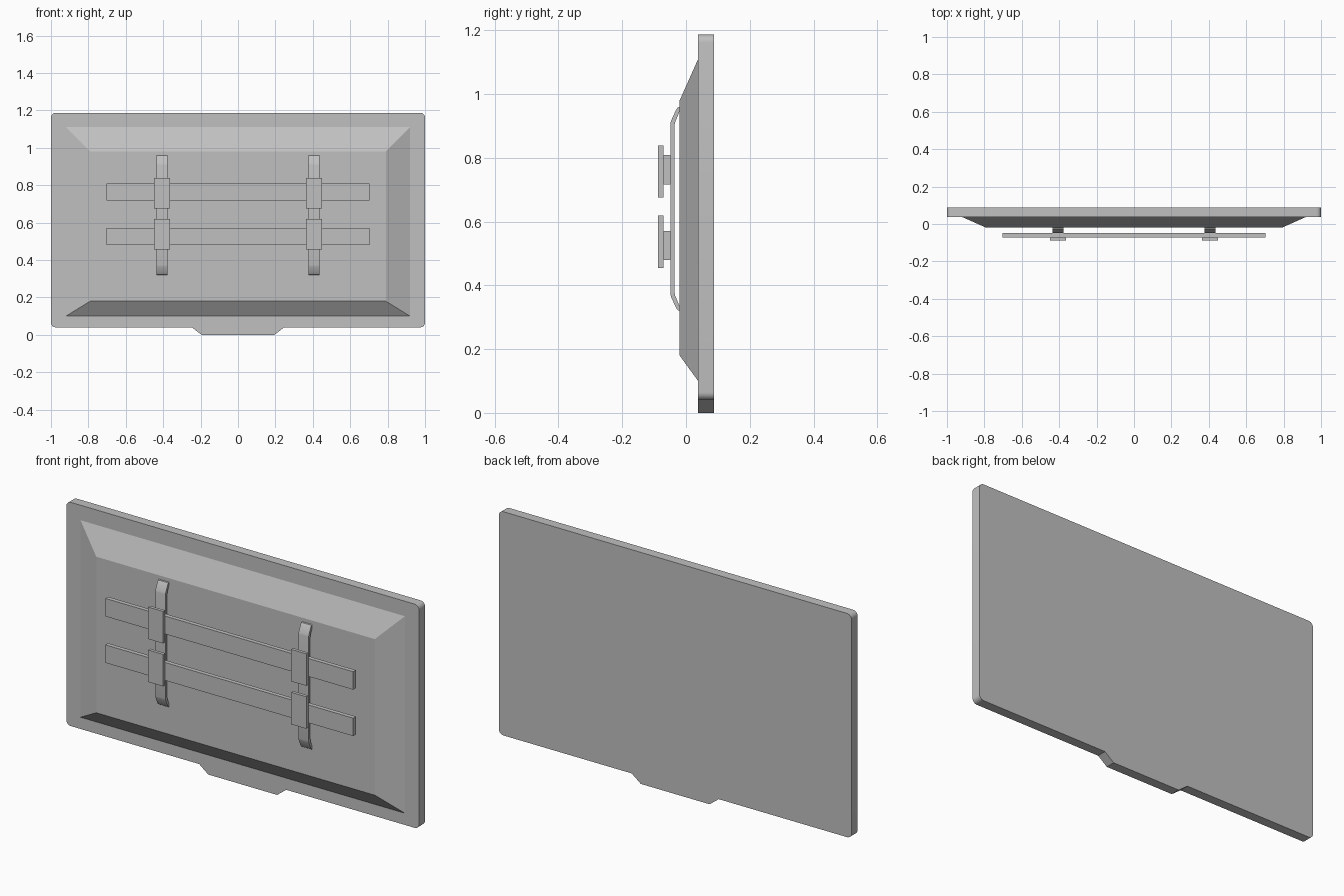
import bpy, math

cube = bpy.data.objects.get("Cube")
if cube:
    bpy.data.objects.remove(cube, do_unlink=True)

grey = bpy.data.materials.new("Mid grey")
grey.use_nodes = True
COLOUR = (0.53, 0.53, 0.53, 1)
grey.diffuse_color = COLOUR
grey.node_tree.nodes["Principled BSDF"].inputs["Base Color"].default_value = COLOUR


def make(name, verts, faces, smooth=False):
    mesh = bpy.data.meshes.new(name)
    mesh.from_pydata(verts, [], faces)
    mesh.materials.append(grey)
    obj = bpy.data.objects.new(name, mesh)
    bpy.context.collection.objects.link(obj)
    bpy.ops.object.select_all(action="DESELECT")
    obj.select_set(True)
    bpy.context.view_layer.objects.active = obj
    bpy.ops.object.mode_set(mode="EDIT")
    bpy.ops.mesh.select_all(action="SELECT")
    bpy.ops.mesh.normals_make_consistent(inside=False)
    bpy.ops.object.mode_set(mode="OBJECT")
    if smooth:
        bpy.ops.object.shade_smooth_by_angle(angle=math.radians(35))
    return obj


def loft(name, first, second, smooth=False):
    """Closed solid between two matching outlines."""
    n = len(first)
    sides = [(i, (i + 1) % n, n + (i + 1) % n, n + i) for i in range(n)]
    caps = [tuple(range(n)), tuple(range(n, 2 * n))]
    return make(name, first + second, sides + caps, smooth)


def rect(x0, x1, z0, z1, y):
    return [(x0, y, z0), (x1, y, z0), (x1, y, z1), (x0, y, z1)]


def box(name, x0, x1, y0, y1, z0, z1):
    return loft(name, rect(x0, x1, z0, z1, y0), rect(x0, x1, z0, z1, y1))


def arc(cx, cz, radius, start, steps=6):
    angles = [math.radians(start + 90 * i / steps) for i in range(steps + 1)]
    return [(cx + radius * math.cos(a), cz + radius * math.sin(a)) for a in angles]


# Screen slab: rounded corners and a small chin along the bottom edge
R, LOW, HIGH = 0.025, 0.04, 1.187
outline = arc(1 - R, HIGH - R, R, 0) + arc(R - 1, HIGH - R, R, 90)
outline += arc(R - 1, LOW + R, R, 180)
outline += [(-0.247, LOW), (-0.195, 0), (0.195, 0), (0.247, LOW)]
outline += arc(1 - R, LOW + R, R, 270)
loft("screen_panel", [(x, 0.038, z) for x, z in outline],
     [(x, 0.0875, z) for x, z in outline], smooth=True)

# Tapered housing
loft("tapered_housing", rect(-0.92, 0.92, 0.10, 1.11, 0.038),
     rect(-0.79, 0.79, 0.18, 0.98, -0.02))

# Vertical brackets: a bent strip, upper half mirrored about its middle
MID = 0.64
half_outer = [(-0.049, 0.267), (-0.047, 0.276), (-0.031, 0.311), (-0.026, 0.318), (-0.02, 0.32)]
half_inner = [(-0.02, 0.306), (-0.034, 0.272), (-0.036, 0.262)]
upper = half_outer + half_inner
strip = upper + [(y, -z) for y, z in reversed(upper)]

for side, label in ((1, "left"), (-1, "right")):
    cx = 0.406 * side
    loft(label + "_bracket", [(cx - 0.029, y, MID + z) for y, z in strip],
         [(cx + 0.029, y, MID + z) for y, z in strip], smooth=True)
    # Clamp plates where the rails cross the brackets
    for level, z in (("upper", 0.757), ("lower", 0.537)):
        box(f"{label}_{level}_clamp", cx - 0.043, cx + 0.043, -0.0875, -0.071,
            z - 0.082, z + 0.082)

# Horizontal rails
for level, z in (("upper", 0.763), ("lower", 0.525)):
    box(level + "_rail", -0.703, 0.703, -0.071, -0.049, z - 0.046, z + 0.046)
